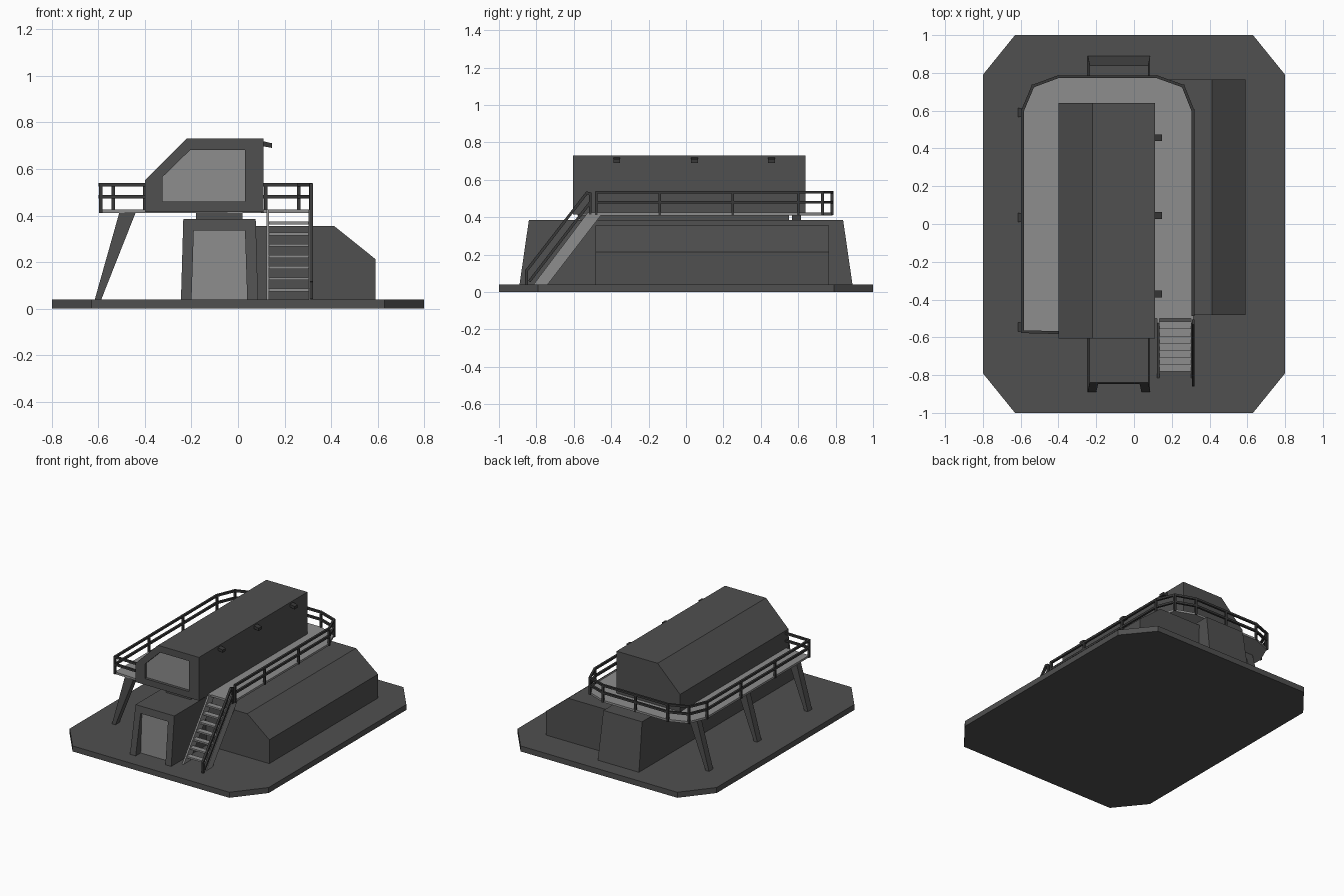
import bpy, bmesh
from mathutils import Vector

if "Cube" in bpy.data.objects:
    bpy.data.objects.remove(bpy.data.objects["Cube"])


def material(name, v):
    m = bpy.data.materials.new(name)
    m.diffuse_color = (v, v, v, 1)
    m.use_nodes = True
    m.node_tree.nodes["Principled BSDF"].inputs["Base Color"].default_value = m.diffuse_color
    return m


DARK = material("dark grey", 0.08)
LIGHT = material("light grey", 0.27)
RAIL = material("charcoal", 0.04)


def finish(bm, name, mat):
    bmesh.ops.recalc_face_normals(bm, faces=bm.faces)
    me = bpy.data.meshes.new(name)
    bm.to_mesh(me)
    bm.free()
    ob = bpy.data.objects.new(name, me)
    bpy.context.collection.objects.link(ob)
    if mat:
        me.materials.append(mat)
    return ob


def loft(name, ring_a, ring_b, mat):
    """Solid between two matching rings of 3D points."""
    bm = bmesh.new()
    a = [bm.verts.new(p) for p in ring_a]
    b = [bm.verts.new(p) for p in ring_b]
    bm.faces.new(a)
    bm.faces.new(b)
    n = len(a)
    for i in range(n):
        j = (i + 1) % n
        bm.faces.new((a[i], a[j], b[j], b[i]))
    return finish(bm, name, mat)


def prism(name, pts, axis, lo, hi, mat):
    def put(p, t):
        c = list(p)
        c.insert("xyz".index(axis), t)
        return c
    return loft(name, [put(p, lo) for p in pts], [put(p, hi) for p in pts], mat)


def rect(x0, x1, y0, y1):
    return [(x0, y0), (x1, y0), (x1, y1), (x0, y1)]


def add_beam(bm, p, q, w=0.015):
    """Square bar from p to q."""
    p, q = Vector(p), Vector(q)
    d = (q - p).normalized()
    side = d.cross(Vector((0, 0, 1)))
    side = side.normalized() if side.length > 1e-4 else Vector((1, 0, 0))
    up = side.cross(d)
    h = w / 2
    p, q = p - d * h * 0.6, q + d * h * 0.6
    rings = [[bm.verts.new(c + side * sx * h + up * sy * h)
              for sx, sy in ((-1, -1), (1, -1), (1, 1), (-1, 1))] for c in (p, q)]
    for r in rings:
        bm.faces.new(r)
    for i in range(4):
        j = (i + 1) % 4
        bm.faces.new((rings[0][i], rings[0][j], rings[1][j], rings[1][i]))


def cut(ob, cutter):
    mod = ob.modifiers.new("recess", "BOOLEAN")
    mod.operation = "DIFFERENCE"
    mod.solver = "EXACT"
    mod.object = cutter
    bpy.context.view_layer.update()
    me = bpy.data.meshes.new_from_object(
        ob.evaluated_get(bpy.context.evaluated_depsgraph_get()))
    ob.modifiers.clear()
    ob.data = me
    bpy.data.objects.remove(cutter)


# Base slab with chamfered corners
corner = [(0.63, 1), (0.8, 0.79)]
base = corner + [(x, -y) for x, y in corner[::-1]]
base += [(-x, -y) for x, y in base]
prism("base_slab", base, "z", 0, 0.04, DARK)

# Tapered lower block with recessed door
lower = loft("lower_block",
             [(x, y, 0.04) for x, y in rect(-0.245, 0.086, -0.89, 0.89)],
             [(x, y, 0.385) for x, y in rect(-0.235, 0.076, -0.84, 0.84)], DARK)
door = [(-0.2, 0.03), (0.04, 0.03), (0.03, 0.335), (-0.19, 0.335)]
cut(lower, prism("door_cutter", door, "y", -1, -0.828, None))
door[0], door[1] = (-0.2, 0.04), (0.04, 0.04)
prism("door_panel", door, "y", -0.832, -0.826, LIGHT)

# Side hangar and neck under the cabin
prism("hangar", [(0.06, 0.04), (0.59, 0.04), (0.59, 0.213), (0.413, 0.355), (0.06, 0.355)],
      "y", -0.483, 0.765, DARK)
prism("neck", rect(-0.18, 0.02, -0.57, 0.55), "z", 0.38, 0.415, DARK)

# Cabin with recessed front window
cabin = prism("cabin", [(-0.4, 0.415), (0.11, 0.415), (0.11, 0.73), (-0.22, 0.73), (-0.4, 0.552)],
              "y", -0.605, 0.64, DARK)
window = [(-0.325, 0.46), (0.03, 0.46), (0.03, 0.682), (-0.205, 0.682), (-0.325, 0.565)]
cut(cabin, prism("window_cutter", window, "y", -0.8, -0.58, None))
prism("window_panel", window, "y", -0.584, -0.578, LIGHT)

# Lamps on the right cabin wall
for i, y in enumerate((-0.37, 0.045, 0.457)):
    prism(f"lamp_{i}", [(0.105, 0.72), (0.147, 0.71), (0.147, 0.69), (0.105, 0.698)],
          "y", y - 0.018, y + 0.018, RAIL)

# Walkway deck
deck = [(-0.59, -0.57), (-0.59, 0.6), (-0.535, 0.73), (-0.4, 0.782),
        (0.12, 0.782), (0.26, 0.73), (0.312, 0.6), (0.312, -0.5), (0.11, -0.5),
        (0.1, -0.575), (-0.4, -0.58)]
prism("deck", deck, "z", 0.41, 0.425, LIGHT)

# Slanted support legs
for i, y in enumerate((-0.545, 0.035, 0.59)):
    prism(f"support_leg_{i}", [(-0.615, 0.04), (-0.587, 0.04), (-0.44, 0.412), (-0.51, 0.412)],
          "y", y - 0.024, y + 0.024, DARK)

# Railing around the deck
path = [(-0.4, -0.575), (-0.59, -0.57), (-0.59, 0.6), (-0.535, 0.73), (-0.4, 0.78),
        (0.12, 0.78), (0.26, 0.73), (0.312, 0.6), (0.312, -0.48)]
posts = path[1:] + [(-0.59, -0.18), (-0.59, 0.21), (-0.14, 0.78), (0.312, -0.14), (0.312, 0.25)]
bm = bmesh.new()
for z in (0.48, 0.533):
    for a, b in zip(path, path[1:]):
        add_beam(bm, (*a, z), (*b, z))
for p in posts:
    add_beam(bm, (*p, 0.415), (*p, 0.533))
finish(bm, "deck_railing", RAIL)

# Handrail on the outer side of the stairs
bm = bmesh.new()
hand = [(-0.512, 0.42), (-0.512, 0.525), (-0.53, 0.53), (-0.852, 0.115), (-0.852, 0.045)]
for a, b in zip(hand, hand[1:]):
    add_beam(bm, (0.314, *a), (0.314, *b))
add_beam(bm, (0.314, -0.515, 0.475), (0.314, -0.835, 0.06))
finish(bm, "stair_handrail", RAIL)

# Stair stringers and treads
for side, x in (("left", 0.128), ("right", 0.308)):
    prism(f"stringer_{side}", [(-0.815, 0.04), (-0.74, 0.04), (-0.455, 0.41), (-0.47, 0.425), (-0.525, 0.425)],
          "x", x - 0.006, x + 0.006, LIGHT)
for i in range(7):
    y, z = -0.762 + i * 0.0375, 0.08 + i * 0.048
    prism(f"tread_{i}", rect(0.13, 0.306, y - 0.02, y + 0.02), "z", z - 0.006, z + 0.006, LIGHT)
